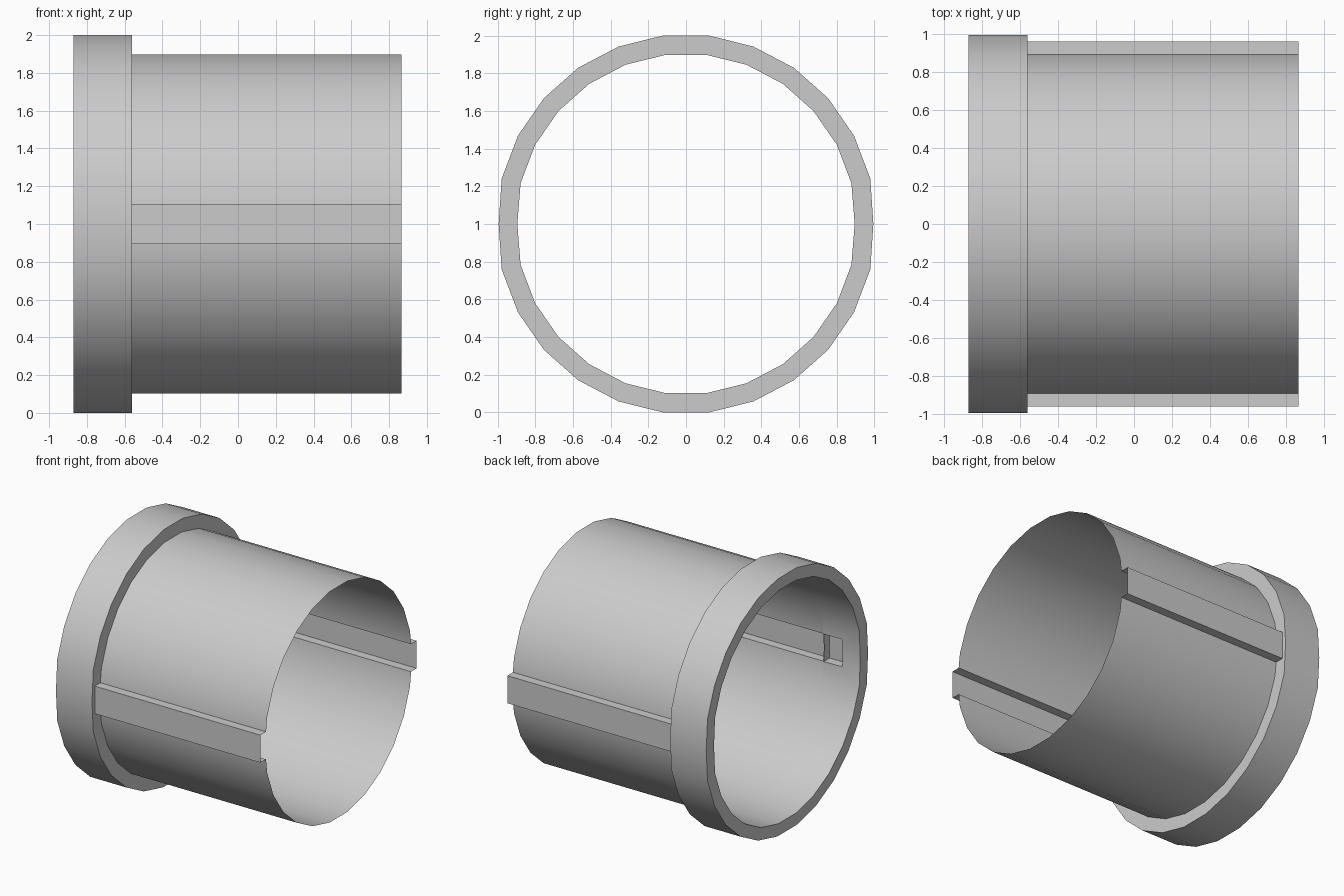
import bpy, bmesh, math

cube = bpy.data.objects.get("Cube")
if cube:
    bpy.data.objects.remove(cube, do_unlink=True)

SIDES = 26
KEY = 0.107        # half height of the key channels
KEY_Y = 0.96       # outer face of the key channels
X_BACK, X_STEP, X_END = -0.87, -0.56, 0.865

grey = bpy.data.materials.new("plain grey")
grey.diffuse_color = (0.6, 0.6, 0.6, 1)
grey.use_nodes = True
grey.node_tree.nodes["Principled BSDF"].inputs["Base Color"].default_value = (0.6, 0.6, 0.6, 1)


def finish(name, bm):
    mesh = bpy.data.meshes.new(name)
    bm.to_mesh(mesh)
    bm.free()
    mesh.materials.append(grey)
    obj = bpy.data.objects.new(name, mesh)
    bpy.context.collection.objects.link(obj)
    return obj


def smooth(obj):
    bpy.ops.object.select_all(action='DESELECT')
    obj.select_set(True)
    bpy.context.view_layer.objects.active = obj
    bpy.ops.object.shade_smooth_by_angle(angle=math.radians(30))


def ring_points(radius, flatten=1.0):
    """Points (y, z) round the axis; the two side corners may be pulled in."""
    pts = []
    for i in range(SIDES):
        a = 2 * math.pi * i / SIDES
        r = radius * flatten if i in (0, SIDES // 2) else radius
        pts.append((r * math.cos(a), r * math.sin(a)))
    return pts


def loft(bm, loops, closed=False):
    """Join loops of (x, [(y, z)...]) with quads."""
    rows = [[bm.verts.new((x, y, z + 1)) for y, z in pts] for x, pts in loops]
    pairs = list(zip(rows, rows[1:])) + ([(rows[-1], rows[0])] if closed else [])
    for a, b in pairs:
        n = len(a)
        for i in range(n):
            j = (i + 1) % n
            bm.faces.new((a[i], a[j], b[j], b[i]))
    bmesh.ops.recalc_face_normals(bm, faces=bm.faces)


# Thin tube wall with a key channel folded out on each side
section = []
edge_y = 0.891
for i, (y, z) in enumerate(ring_points(0.904)):
    if i in (0, SIDES // 2):
        s = 1 if y > 0 else -1
        section += [(s * edge_y, -s * KEY), (s * KEY_Y, -s * KEY),
                    (s * KEY_Y, s * KEY), (s * edge_y, s * KEY)]
    else:
        section.append((y, z))
bm = bmesh.new()
loft(bm, [(X_STEP, section), (X_END, section)])
tube = finish("tube_wall", bm)
smooth(tube)

# Thick collar ring
outer = ring_points(1.0073, 0.987)
bm = bmesh.new()
loft(bm, [(X_BACK, outer), (X_STEP, outer),
          (X_STEP, ring_points(0.904, 0.99)),
          (X_BACK, ring_points(0.912, 0.985))], closed=True)
collar = finish("collar", bm)

# Blind key slots inside the collar
bm = bmesh.new()
bmesh.ops.create_cube(bm, size=1)
for v in bm.verts:
    v.co = (-0.642 + v.co.x * 0.156, v.co.y * 2 * KEY_Y, 1 + v.co.z * 2 * KEY)
cutter = finish("slot_cutter", bm)
cutter.hide_render = True
cut = collar.modifiers.new("key slots", 'BOOLEAN')
cut.operation = 'DIFFERENCE'
cut.solver = 'EXACT'
cut.object = cutter
bpy.ops.object.select_all(action='DESELECT')
collar.select_set(True)
bpy.context.view_layer.objects.active = collar
bpy.ops.object.modifier_apply(modifier=cut.name)
bpy.data.objects.remove(cutter, do_unlink=True)
smooth(collar)
